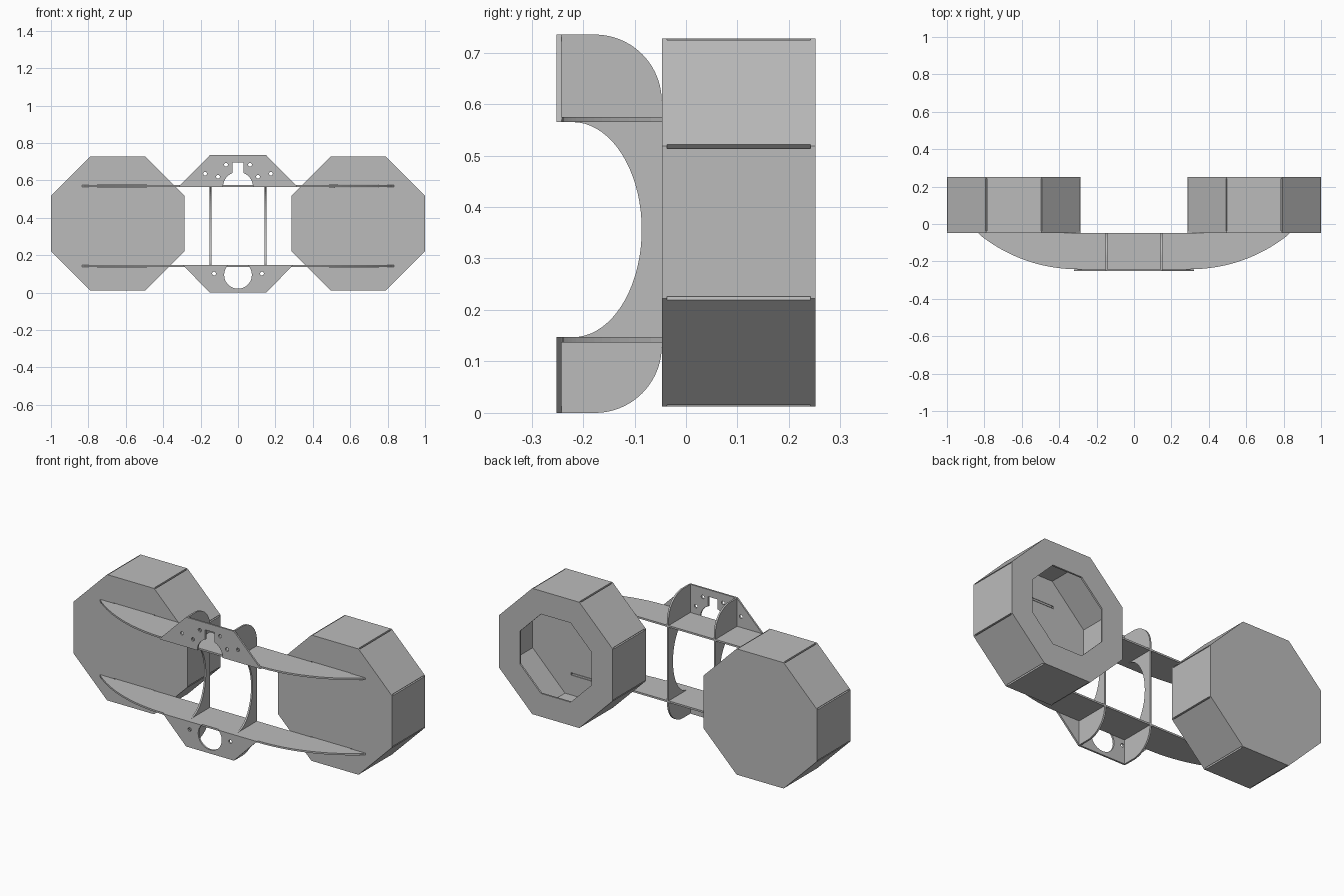
import bpy
from math import sin, cos, pi, radians, tan
from mathutils import Matrix

cube = bpy.data.objects.get("Cube")
if cube:
    bpy.data.objects.remove(cube)

grey = bpy.data.materials.new("plain grey")
grey.use_nodes = True
grey.diffuse_color = (0.5, 0.5, 0.5, 1)
grey.node_tree.nodes["Principled BSDF"].inputs["Base Color"].default_value = (0.5, 0.5, 0.5, 1)

T = 0.01                                   # sheet thickness
FRONT, BACK = -0.252, 0.252
LOW_Z, HIGH_Z = 0.142, 0.570               # shelf heights
DRUM_X, DRUM_Z, APOTHEM = 0.6425, 0.37, 0.3575
DRUM_FRONT = -0.047

# Sheet orientations: outline axes to world axes
FLAT = Matrix.Identity(4)
FACING = Matrix.Rotation(pi / 2, 4, 'X')                                    # outline in x, z
SIDEWAYS = Matrix(((0, 0, 1, 0), (1, 0, 0, 0), (0, 1, 0, 0), (0, 0, 0, 1)))  # outline in y, z


def arc(cx, cy, rx, ry, start, end, n=20):
    angles = [radians(start + (end - start) * i / n) for i in range(n + 1)]
    return [(cx + rx * cos(a), cy + ry * sin(a)) for a in angles]


def circle(x, y, r):
    return arc(x, y, r, r, 0, 360, 24)[:-1]


def octagon(r):
    return [(r * cos(a), r * sin(a)) for a in (pi / 8 + i * pi / 4 for i in range(8))]


def rect(x0, x1, y0, y1):
    return [(x0, y0), (x1, y0), (x1, y1), (x0, y1)]


def mirrored(points):
    return points + [(-x, y) for x, y in reversed(points)]


def sheet(name, loops, location, turn):
    """Cut a sheet from an outline and its holes."""
    curve = bpy.data.curves.new(name, 'CURVE')
    curve.dimensions = '2D'
    curve.fill_mode = 'BOTH'
    curve.extrude = T / 2
    for loop in loops:
        spline = curve.splines.new('POLY')
        spline.points.add(len(loop) - 1)
        for p, (x, y) in zip(spline.points, loop):
            p.co = (x, y, 0, 1)
        spline.use_cyclic_u = True
    temp = bpy.data.objects.new(name + "_outline", curve)
    bpy.context.collection.objects.link(temp)
    bpy.context.view_layer.update()
    mesh = bpy.data.meshes.new_from_object(
        temp.evaluated_get(bpy.context.evaluated_depsgraph_get()))
    bpy.data.objects.remove(temp)
    mesh.materials.clear()
    mesh.materials.append(grey)
    mesh.shade_flat()
    ob = bpy.data.objects.new(name, mesh)
    ob.matrix_world = Matrix.Translation(location) @ turn
    bpy.context.collection.objects.link(ob)
    return ob


# Two long shelves with curved front ends and tabs into the drums
R = 0.84
end_curve = [p for p in arc(0.30, -0.242 + R, R, R, -90, -40) if p[1] < DRUM_FRONT]
tab = [(0.835, DRUM_FRONT), (0.74, DRUM_FRONT), (0.74, DRUM_FRONT + T),
       (0.5, DRUM_FRONT + T), (0.5, DRUM_FRONT)]
for name, z in (("lower_shelf", LOW_Z), ("upper_shelf", HIGH_Z)):
    sheet(name, [mirrored(end_curve + tab)], (0, 0, z), FLAT)

# Two upright ribs with rounded backs and a hollow front
rib = ([(-0.242, 0)] + arc(-0.177, 0.13, 0.13, 0.13, -90, 0)
       + arc(-0.177, 0.605, 0.13, 0.13, 0, 90) + [(-0.242, 0.735), (-0.242, 0.565)]
       + arc(-0.22, 0.356, 0.134, 0.209, 90, -90, 36) + [(-0.242, 0.147)])
for side, x in (("left", 0.147), ("right", -0.147)):
    sheet(side + "_rib", [rib], (x, 0, 0), SIDEWAYS)

# Upper face plate with keyhole and screw holes
keyhole = [(0.03, 0.695), (0.03, 0.64)] + arc(0, 0.565, 0.08, 0.08, 68, 0)
upper = [(0.15, 0.735), (0.32, 0.565)]
outline = upper + keyhole[::-1]
screws = [circle(s * x, z, 0.01) for s in (1, -1)
          for x, z in ((0.176, 0.636), (0.107, 0.62), (0.064, 0.684))]
sheet("upper_face_plate", [mirrored(outline)] + screws, (0, FRONT + T / 2, 0), FACING)

# Lower face plate with a round opening and two screw holes
opening = arc(0, 0.095, 0.074, 0.074, -90, 44.6)
lower_outer = [(0.15, 0), (0.295, 0.147)]
rim = [(opening[-1][0], 0.147)] + opening[::-1]
left_half = lower_outer + rim[:-1]
loop = left_half + [(0, 0.021)] + [(-x, z) for x, z in reversed(left_half)]
sheet("lower_face_plate", [loop] + [circle(s * 0.128, 0.102, 0.01) for s in (1, -1)],
      (0, FRONT + T / 2, 0), FACING)

# Two hollow octagonal drums made from flat panels
corner = APOTHEM / cos(pi / 8)
panel_half = (APOTHEM - T) * tan(pi / 8)
for side, s in (("left", 1), ("right", -1)):
    slots = []
    for z in (LOW_Z, HIGH_Z):
        a, b = sorted((s * (0.49 - DRUM_X), s * (0.75 - DRUM_X)))
        slots.append(rect(a, b, z - DRUM_Z - 0.007, z - DRUM_Z + 0.007))
    sheet(side + "_drum_front", [octagon(corner)] + slots,
          (s * DRUM_X, DRUM_FRONT + T / 2, DRUM_Z), FACING)
    hole = [octagon(corner * 0.63)] if s > 0 else []
    sheet(side + "_drum_back", [octagon(corner)] + hole,
          (s * DRUM_X, BACK - T / 2, DRUM_Z), FACING)
    panel = rect(-panel_half, panel_half, DRUM_FRONT + T, BACK - T)
    for i in range(8):
        turn = Matrix.Rotation(i * pi / 4, 4, 'Y')
        offset = turn @ Matrix.Translation((0, 0, APOTHEM - T / 2))
        sheet(f"{side}_drum_panel_{i + 1}", [panel], (s * DRUM_X, 0, DRUM_Z), offset)
